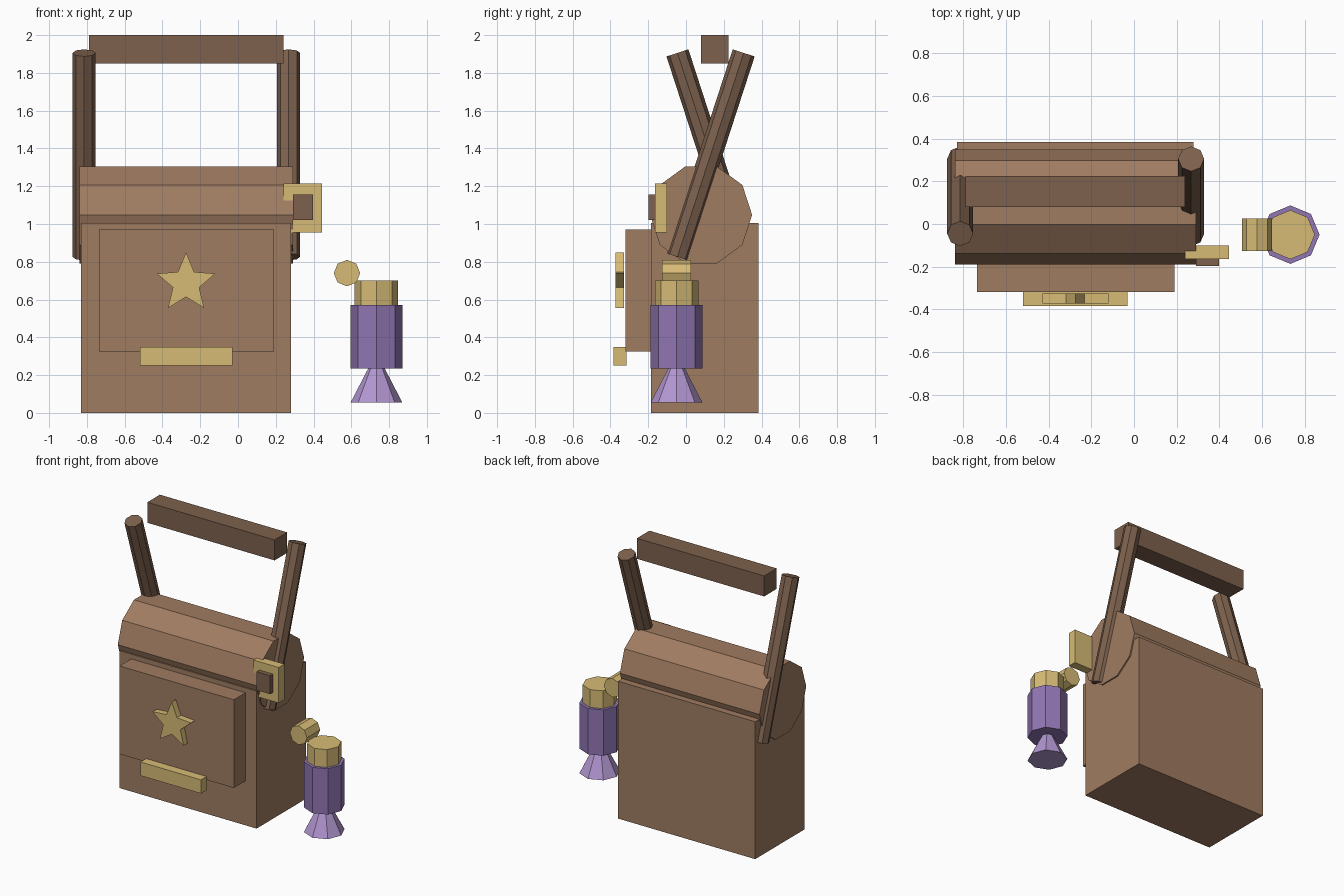
import bpy, bmesh
from math import radians, sin, cos, pi
from mathutils import Matrix

if "Cube" in bpy.data.objects:
    bpy.data.objects.remove(bpy.data.objects["Cube"])


def material(name, rgb):
    m = bpy.data.materials.new(name)
    m.diffuse_color = (*rgb, 1)
    m.use_nodes = True
    m.node_tree.nodes["Principled BSDF"].inputs["Base Color"].default_value = m.diffuse_color
    return m


LEATHER = material("leather", (0.35, 0.20, 0.12))
WOOD = material("dark_leather", (0.205, 0.12, 0.075))
BRASS = material("brass", (0.68, 0.50, 0.18))
PURPLE = material("purple", (0.28, 0.18, 0.45))
LILAC = material("lilac", (0.45, 0.31, 0.64))


def finish(name, bm, mat):
    bmesh.ops.recalc_face_normals(bm, faces=bm.faces)
    me = bpy.data.meshes.new(name)
    bm.to_mesh(me)
    bm.free()
    me.materials.append(mat)
    ob = bpy.data.objects.new(name, me)
    bpy.context.collection.objects.link(ob)
    return ob


def box(name, x, y, z, mat):
    """Box from (min, max) ranges."""
    bm = bmesh.new()
    bmesh.ops.create_cube(bm, size=1)
    ob = finish(name, bm, mat)
    ob.location = [(a + b) / 2 for a, b in (x, y, z)]
    ob.scale = [b - a for a, b in (x, y, z)]
    return ob


def cylinder(name, loc, r, depth, mat, sides=8, rot=(0, 0, 0), r_top=None):
    bm = bmesh.new()
    bmesh.ops.create_cone(bm, cap_ends=True, segments=sides, radius1=r,
                          radius2=r if r_top is None else r_top, depth=depth)
    ob = finish(name, bm, mat)
    ob.location = loc
    ob.rotation_euler = [radians(a) for a in rot]
    return ob


# Bag body, rounded flap and front pocket
box("bag_body", (-0.83, 0.28), (-0.185, 0.385), (0, 1.005), LEATHER)
flap = finish("flap_roll", bmesh.new(), LEATHER)
bm = bmesh.new()
ring = [bm.verts.new((-0.84, 0.08 + 0.27 * cos(i * pi / 5), 1.048 + 0.27 * sin(i * pi / 5)))
        for i in range(10)]
face = bm.faces.new(ring)
ext = bmesh.ops.extrude_face_region(bm, geom=[face], use_keep_orig=True)
bmesh.ops.translate(bm, vec=(1.13, 0, 0),
                    verts=[v for v in ext["geom"] if isinstance(v, bmesh.types.BMVert)])
bmesh.ops.recalc_face_normals(bm, faces=bm.faces)
bm.to_mesh(flap.data)
bm.free()
box("front_pocket", (-0.735, 0.19), (-0.32, -0.17), (0.325, 0.97), LEATHER)

# Star badge and pocket clasp
bm = bmesh.new()
pts = []
for i in range(10):
    r, a = (0.073 if i % 2 else 0.163), pi / 2 + i * pi / 5
    pts.append(bm.verts.new((-0.275 + r * cos(a), -0.373, 0.687 + r * sin(a))))
face = bm.faces.new(pts)
ext = bmesh.ops.extrude_face_region(bm, geom=[face], use_keep_orig=True)
bmesh.ops.translate(bm, vec=(0, 0.046, 0),
                    verts=[v for v in ext["geom"] if isinstance(v, bmesh.types.BMVert)])
finish("star_badge", bm, BRASS)
box("pocket_clasp", (-0.52, -0.03), (-0.385, -0.315), (0.25, 0.35), BRASS)

# Crossed strap posts and carrying bar
for side, x, tilt in (("left", -0.815, 18), ("right", 0.268, -18)):
    cylinder(f"strap_{side}", (x, 0.13, 1.366), 0.061, 1.135, WOOD, rot=(tilt, 0, 0))
box("carry_bar", (-0.79, 0.24), (0.08, 0.225), (1.85, 2.0), WOOD)

# Side buckle
box("buckle_plate", (0.24, 0.445), (-0.165, -0.1), (0.955, 1.215), BRASS)
box("buckle_inset", (0.29, 0.398), (-0.198, -0.15), (1.02, 1.155), WOOD)

# Hanging tassel
TX, TY = 0.733, -0.05
cylinder("tassel_cap", (TX, TY, 0.61), 0.115, 0.18, BRASS)
cylinder("tassel_body", (TX, TY, 0.4025), 0.137, 0.335, PURPLE)
cylinder("tassel_skirt", (TX, TY, 0.1875), 0.137, 0.265, LILAC, r_top=0.0)
cylinder("tassel_ring", (0.577, -0.05, 0.74), 0.07, 0.152, BRASS, rot=(90, 0, 0))
